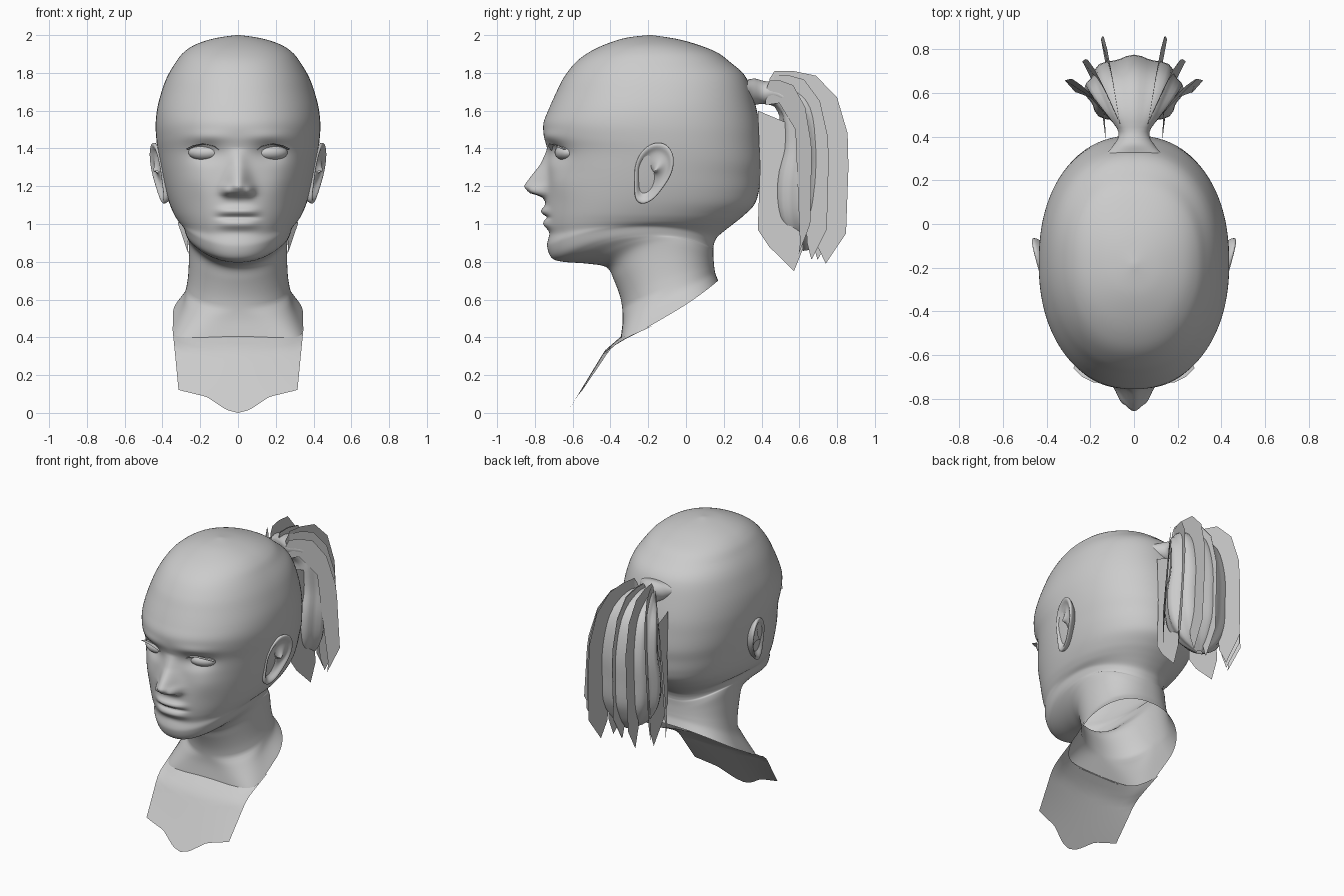
import bpy, bmesh, math
from math import sin, cos, pi, exp

if "Cube" in bpy.data.objects:
    bpy.data.objects.remove(bpy.data.objects["Cube"])


def make(name, verts, faces, smooth=True, mirror=False, subsurf=0):
    me = bpy.data.meshes.new(name)
    me.from_pydata(verts, [], faces)
    bm = bmesh.new()
    bm.from_mesh(me)
    bmesh.ops.recalc_face_normals(bm, faces=bm.faces)
    bm.to_mesh(me)
    bm.free()
    for p in me.polygons:
        p.use_smooth = smooth
    ob = bpy.data.objects.new(name, me)
    bpy.context.collection.objects.link(ob)
    if mirror:
        m = ob.modifiers.new("mirror", 'MIRROR')
        m.use_mirror_merge = False
    if subsurf:
        s = ob.modifiers.new("subsurf", 'SUBSURF')
        s.levels = s.render_levels = subsurf
    return ob


def loft_faces(rings, n):
    return [(r * n + i, r * n + (i + 1) % n, (r + 1) * n + (i + 1) % n, (r + 1) * n + i)
            for r in range(rings - 1) for i in range(n)]


def smooth_rows(rows, k):
    """Catmull-Rom interpolation of table rows."""
    out = []
    for i in range(len(rows) - 1):
        a, b, c, d = (rows[max(0, min(len(rows) - 1, i + j))] for j in (-1, 0, 1, 2))
        for s in range(k):
            t = s / k
            out.append([0.5 * (2 * q + (r - p) * t + (2 * p - 5 * q + 4 * r - u) * t * t
                               + (3 * q - p - 3 * r + u) * t ** 3)
                        for p, q, r, u in zip(a, b, c, d)])
    out.append(list(rows[-1]))
    return out


def interp(pts, v):
    for (a, p), (b, q) in zip(pts, pts[1:]):
        if a <= v <= b:
            return p + (q - p) * (v - a) / (b - a)
    return 0.0


def bump(x, z, cx, cz, sx, sz):
    return exp(-((abs(x) - cx) / sx) ** 2 - ((z - cz) / sz) ** 2)


# Head and neck: tilted rings (front y, front z, back y, back z, half width)
ROWS = [
    (-.20, 2.0, -.18, 2.0, .01), (-.32, 1.985, -.05, 1.98, .125),
    (-.43, 1.95, .06, 1.95, .225), (-.52, 1.905, .165, 1.908, .29),
    (-.59, 1.85, .24, 1.852, .333), (-.65, 1.77, .30, 1.80, .372),
    (-.69, 1.69, .335, 1.74, .40), (-.73, 1.60, .365, 1.64, .426),
    (-.755, 1.53, .39, 1.53, .436), (-.75, 1.46, .40, 1.43, .432),
    (-.735, 1.39, .405, 1.33, .42), (-.735, 1.30, .395, 1.25, .405),
    (-.74, 1.22, .385, 1.17, .388), (-.745, 1.14, .36, 1.10, .367),
    (-.745, 1.06, .30, 1.04, .341), (-.74, 1.0, .25, 1.0, .32),
    (-.728, .94, .205, .965, .303), (-.735, .88, .165, .93, .29),
    (-.71, .82, .15, .90, .28), (-.65, .80, .145, .875, .272),
    (-.52, .79, .145, .86, .266), (-.42, .77, .145, .83, .261),
    (-.38, .70, .147, .80, .26), (-.345, .60, .15, .77, .267),
    (-.335, .50, .155, .74, .287), (-.345, .40, .17, .70, .345)]
NOSE = [(1.12, 0), (1.145, .02), (1.165, .088), (1.2, .118), (1.25, .085), (1.315, .037), (1.40, 0)]


def face_offset(x, z):
    """Forward relief of the face."""
    w = .04 + .026 * max(0, min(1, (1.38 - z) / .18))
    d = interp(NOSE, z) * exp(-abs(x / w) ** 2)
    d += .035 * bump(x, z, .06, 1.175, .026, .026)               # nostril wings
    d -= .032 * bump(x, z, .17, 1.375, .085, .05)                # eye sockets
    d += .010 * bump(x, z, .17, 1.465, .12, .03)                 # brow
    d += .012 * bump(x, z, .22, 1.22, .08, .08)                  # cheeks
    lip = exp(-(x / .105) ** 4)
    d += lip * (.024 * exp(-((z - 1.068) / .02) ** 2) + .016 * exp(-((z - 1.0) / .024) ** 2)
                - .012 * exp(-((z - 1.035) / .009) ** 2))
    d -= .006 * bump(x, z, 0, .955, .1, .022)
    return d


N = 128
verts = []
table = smooth_rows(ROWS, 7)
for yf, zf, yb, zb, hw in table:
    ym = (yf + yb) / 2
    square = max(0, min(1, (.55 - zf) / .15))
    lift = .10 * exp(-((zf - .81) / .15) ** 2) - .03 * square
    for i in range(N):
        t = 2 * pi * i / N
        a = t - .5 * sin(t)
        s, c = sin(a), cos(a)
        n = 2.15 + (3.5 * square if c > 0 else .1)
        x = hw * math.copysign(abs(s) ** (2 / n), s)
        y = ym + (yf - ym) * math.copysign(abs(c) ** (2 / n), c)
        z = zf + (zb - zf) * (y - yf) / (yb - yf) + lift * s * s
        if c > 0 and .85 < z < 1.6:
            y -= face_offset(x, z)
        verts.append((x, y, z))
make("head_and_neck", verts, loft_faces(len(table), N) + [tuple(range(N))])

# Chest plate below the neck, tucked against its front edge
HEM = [(0, 0), (.06, .015), (.165, .085), (.31, .12), (.34, .13)]
verts, cols, rows = [], 25, 12
for j in range(rows):
    for i in range(cols):
        u = -1 + 2 * i / (cols - 1)
        t = j / (rows - 1)
        x = u * (.348 - .033 * t)
        top = .405 + .055 * abs(u) ** 6
        z = top + (interp(HEM, min(.34, abs(x))) - top) * t
        y = -.63 + z * .606 if z < .33 else -.43 + (z - .33) * 1.15
        y += .022 * u * u * min(1, z / .3) + .08 * abs(u) ** 8 * max(0, 1 - 4 * t)
        verts.append((x, y, z))
make("chest_plate", verts, [(j * cols + i, j * cols + i + 1, (j + 1) * cols + i + 1, (j + 1) * cols + i)
                            for j in range(rows - 1) for i in range(cols - 1)])

# Eyeballs
M = 24
ball, ca, sa = [], cos(.33), sin(.33)
for j in range(13):
    p = pi * (j + .02) / 12.04
    for i in range(M):
        q = 2 * pi * i / M
        x, y = .088 * sin(p) * cos(q), .053 * sin(p) * sin(q)
        ball.append((.178 + x * ca - y * sa, -.638 + x * sa + y * ca, 1.378 + .042 * cos(p)))
make("eyeball", ball, loft_faces(13, M), mirror=True)

# Upper eyelashes
LID = [(.085, -.685, 1.385), (.12, -.70, 1.41), (.175, -.695, 1.422), (.225, -.67, 1.413), (.265, -.63, 1.393)]
lash = LID + [(x + .012, y - .03, z + .004) for x, y, z in LID]
make("eyelash", lash, [(i, i + 1, i + 6, i + 5) for i in range(4)], mirror=True)

# Ears: outline swept through shell, rim and hollow
EAR = [(-.275, 1.30), (-.24, 1.385), (-.17, 1.435), (-.10, 1.425), (-.06, 1.36), (-.07, 1.27),
       (-.12, 1.195), (-.17, 1.13), (-.23, 1.10), (-.275, 1.13), (-.27, 1.22)]
verts = []
for k, dx in ((.6, -.09), (.92, -.03), (1.03, -.008), (1.0, .006), (.86, .004), (.72, -.015), (.45, -.02), (.03, -.015)):
    for y, z in EAR:
        rim = .42 + (y + .27) * .24 - max(0, 1.40 - z) * .12
        verts.append((rim + dx, -.17 + (y + .17) * k, 1.275 + (z - 1.275) * k))
make("ear", verts, loft_faces(8, len(EAR)), mirror=True, subsurf=2)

# Ponytail core: path (y, z, half width, half thickness)
TAIL = smooth_rows([
    (.32, 1.705, .13, .06), (.36, 1.70, .095, .07), (.42, 1.695, .07, .06), (.51, 1.68, .13, .075),
    (.60, 1.59, .19, .11), (.63, 1.40, .21, .135), (.61, 1.22, .22, .155),
    (.61, 1.05, .20, .145), (.625, .93, .13, .085), (.635, .86, .02, .015)], 4)
M = 40
verts = []
for k, (y, z, rx, rn) in enumerate(TAIL):
    p, q = TAIL[max(0, k - 1)], TAIL[min(len(TAIL) - 1, k + 1)]
    ty, tz = q[0] - p[0], q[1] - p[1]
    L = math.hypot(ty, tz)
    flute = .05 * min(1, max(0, (k - 8) / 6))
    for i in range(M):
        a = 2 * pi * i / M
        r = 1 + flute * cos(8 * a)
        d = rn * r * cos(a)
        verts.append((rx * r * sin(a), y - d * tz / L, z + d * ty / L))
make("ponytail_core", verts, loft_faces(len(TAIL), M))


# Ponytail hair cards: upright strips, s runs from root to outer edge; flare spreads them downward
def card(name, root, tip, outline, flare=0.0):
    pts = []
    for s, z in outline:
        x = root[0] + (tip[0] - root[0]) * s
        pts.append((x + flare * s * (1.1 - z), root[1] + (tip[1] - root[1]) * s, z))
    make(name, pts, [tuple(range(len(pts)))], smooth=False, mirror=True)


def arch(dz, inner):
    outer = [(0, 1.68), (.03, 1.77), (.09, 1.81), (.32, 1.81), (.6, 1.785), (.86, 1.67), (.99, 1.48),
             (1, 1.3), (.97, .95), (.72, .79)]
    outer = [(s, z - dz if z > 1.4 else z + dz) for s, z in outer]
    return outer + [(inner + .05, .9), (inner, 1.2), (inner - .05, 1.5), (.3, 1.64)]


card("hair_card_back", (.06, .43), (.15, .86), arch(0, .55), .03)
card("hair_card_mid_back", (.05, .43), (.235, .755), arch(.02, .6), .06)
card("hair_card_side", (.06, .42), (.315, .665), arch(.05, .7), .10)
card("hair_card_center", (.003, .43), (.003, .80), arch(.02, .6))
card("hair_card_front", (.13, .38), (.15, .62),
     [(0, 1.6), (.05, 1.3), (0, .97), (.25, .88), (.8, .75), (1, .87), (1, 1.5), (.4, 1.56)], .03)
